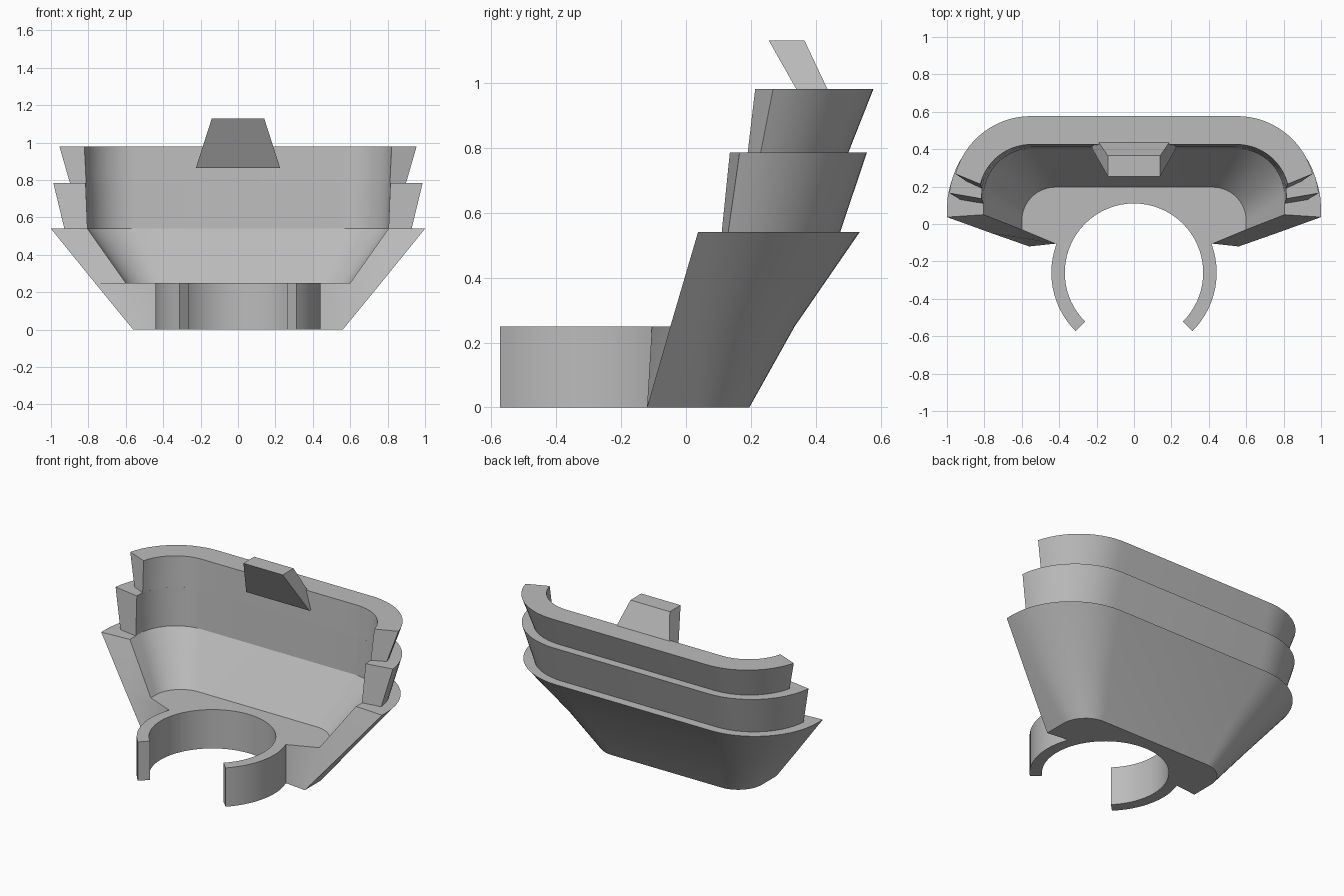
import bpy, bmesh, math

if "Cube" in bpy.data.objects:
    bpy.data.objects.remove(bpy.data.objects["Cube"])

grey = bpy.data.materials.new("plain grey")
grey.diffuse_color = (0.5, 0.5, 0.5, 1)
grey.use_nodes = True
grey.node_tree.nodes["Principled BSDF"].inputs["Base Color"].default_value = grey.diffuse_color
N = 14  # segments per rounded corner


def make(name, verts, faces):
    me = bpy.data.meshes.new(name)
    me.from_pydata(verts, [], faces)
    bm = bmesh.new()
    bm.from_mesh(me)
    bmesh.ops.recalc_face_normals(bm, faces=bm.faces)
    bm.to_mesh(me)
    bm.free()
    me.materials.append(grey)
    ob = bpy.data.objects.new(name, me)
    bpy.context.collection.objects.link(ob)
    return ob


def smooth(ob):
    bpy.ops.object.select_all(action='DESELECT')
    ob.select_set(True)
    bpy.context.view_layer.objects.active = ob
    bpy.ops.object.shade_smooth_by_angle(angle=math.radians(25))


def row(z, hw, back, r, front):
    """U-shaped path, right front end round the back to the left front end."""
    cx, cy = hw - r, back - r
    if front < cy:
        half = [(hw, front)]
        a0, n = 0.0, N
    else:
        half = []
        a0, n = math.asin((front - cy) / r), N + 1
    for i in range(n):
        a = a0 + (math.pi / 2 - a0) * i / (n - 1)
        half.append((cx + r * math.cos(a), cy + r * math.sin(a)))
    return [(x, y, z) for x, y in half] + [(-x, y, z) for x, y in reversed(half)]


def strips(rows, closed):
    m, k = len(rows[0]), len(rows)
    faces = []
    for j in range(k if closed else k - 1):
        a, b = j * m, (j + 1) % k * m
        faces += [(a + i, a + i + 1, b + i + 1, b + i) for i in range(m - 1)]
    return [v for r in rows for v in r], faces


# Lower flared shell with a solid floor
rows = [row(0, .56, .195, .17, -.12), row(.25, .765, .335, .30, -.048),
        row(.54, 1.0, .535, .45, .037),
        row(.54, .805, .405, .26, .05), row(.25, .60, .197, .18, -.03)]
m = len(rows[0])
verts, faces = strips(rows, False)
b = len(verts)
verts += [(.42, -.105, 0), (.42, -.105, .25), (-.42, -.105, 0), (-.42, -.105, .25)]
faces.append(tuple(range(m)) + (b + 2, b))                 # underside
faces.append(tuple(range(4 * m, 5 * m)) + (b + 3, b + 1))  # floor
faces.append((b, b + 1, b + 3, b + 2))                     # floor front
for e, f0, f1 in ((0, b, b + 1), (m - 1, b + 2, b + 3)):   # slanted front ends
    o0, o1, o2, i2, i1 = [j * m + e for j in range(5)]
    faces += [(o0, o1, i1, f1, f0), (o1, o2, i2, i1)]
shell = make("lower_shell", verts, faces)

# Round opening in the floor
bpy.ops.mesh.primitive_cylinder_add(vertices=64, radius=.37, depth=1, location=(0, -.26, 0))
cutter = bpy.context.object
cutter.hide_render = True
mod = shell.modifiers.new("hole", 'BOOLEAN')
mod.operation, mod.object, mod.solver = 'DIFFERENCE', cutter, 'EXACT'
bpy.context.view_layer.objects.active = shell
bpy.ops.object.modifier_apply(modifier="hole")
bpy.data.objects.remove(cutter)
smooth(shell)

# Two stepped bands above: outer low, outer high, inner high, inner low
bands = {
    "middle_band": [(.54, .93, .475, .38, .13), (.785, .99, .557, .44, .165),
                    (.785, .815, .415, .265, .135), (.54, .805, .405, .26, .11)],
    "upper_band": [(.785, .91, .50, .36, .23), (.98, .97, .577, .42, .268),
                   (.98, .83, .425, .28, .213), (.785, .815, .415, .265, .19)],
}
for name, sections in bands.items():
    rows = [row(*s) for s in sections]
    m = len(rows[0])
    verts, faces = strips(rows, True)
    faces += [tuple(j * m + e for j in range(4)) for e in (0, m - 1)]
    smooth(make(name, verts, faces))

# Clip arms
for side, name in ((1, "right_clip_arm"), (-1, "left_clip_arm")):
    rows = []
    for r, z in ((.442, 0), (.442, .25), (.37, .25), (.37, 0)):
        angles = [math.radians(-45 + 69.75 * i / 14) for i in range(15)]
        rows.append([(side * r * math.cos(a), -.26 + r * math.sin(a), z) for a in angles])
    verts, faces = strips(rows, True)
    faces += [tuple(j * 15 + e for j in range(4)) for e in (0, 14)]
    smooth(make(name, verts, faces))

# Slanted tab on the back rim
verts = [(s * x, y, z) for x, y, z in ((.225, .405, .865), (.225, .49, .865),
                                       (.14, .365, 1.13), (.14, .255, 1.13)) for s in (1, -1)]
make("rim_tab", verts, [(0, 1, 3, 2), (2, 3, 5, 4), (4, 5, 7, 6), (6, 7, 1, 0),
                        (0, 2, 4, 6), (1, 3, 5, 7)])
